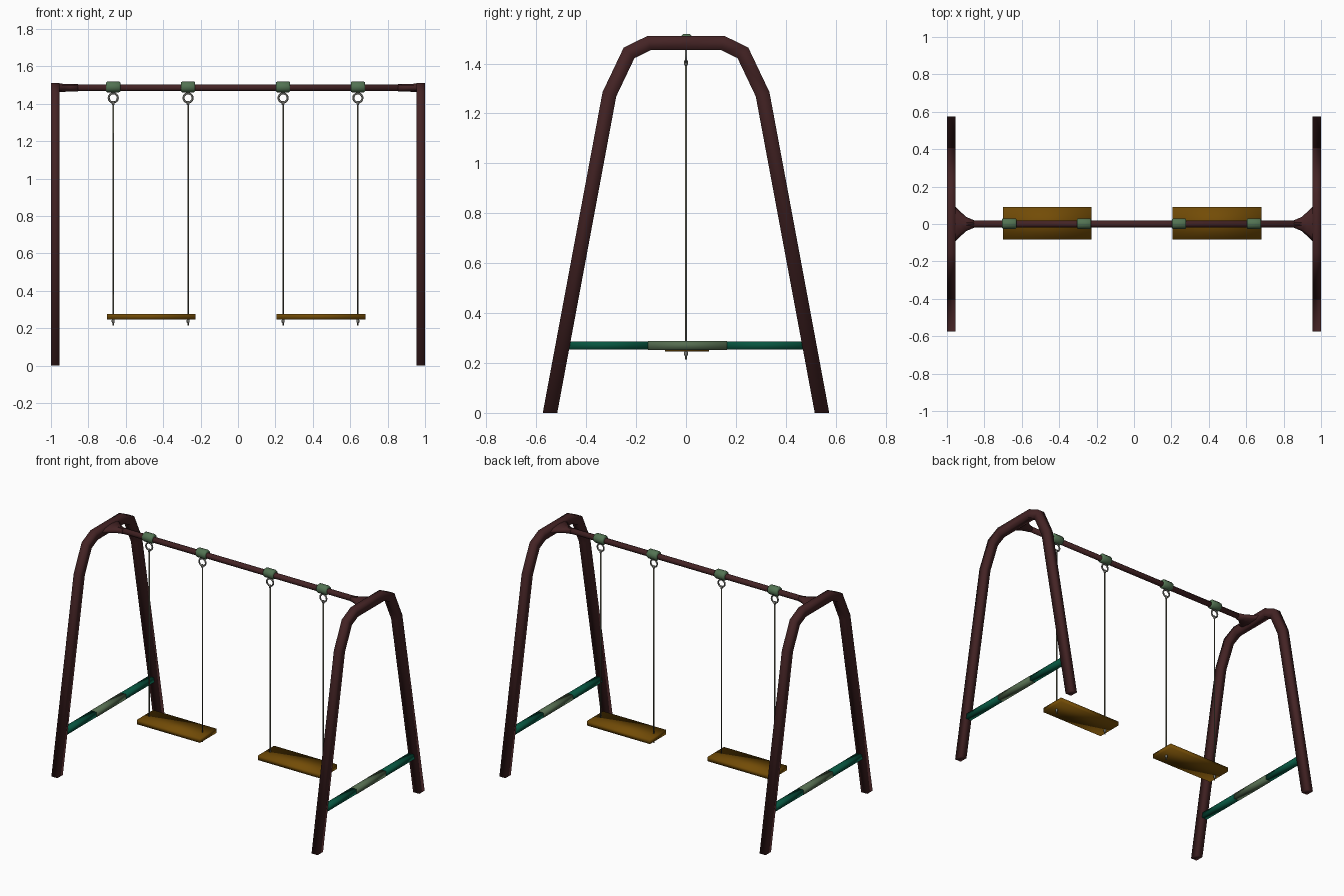
import bpy, bmesh, math
from mathutils import Vector

if "Cube" in bpy.data.objects:
    bpy.data.objects.remove(bpy.data.objects["Cube"])


def material(name, rgb):
    m = bpy.data.materials.new(name)
    m.use_nodes = True
    m.diffuse_color = (*rgb, 1)
    m.node_tree.nodes["Principled BSDF"].inputs["Base Color"].default_value = (*rgb, 1)
    return m


MAROON = material("maroon paint", (0.058, 0.017, 0.018))
GREEN = material("green sleeve", (0.085, 0.17, 0.085))
TEAL = material("teal rail", (0.002, 0.09, 0.05))
SAGE = material("sage grip", (0.09, 0.15, 0.08))
WOOD = material("golden wood", (0.17, 0.072, 0.002))
ROPE = material("rope", (0.16, 0.155, 0.11))
STEEL = material("grey steel", (0.19, 0.19, 0.17))


def finish(name, bm, mat):
    """Turn a bmesh into a fully smooth-shaded object."""
    bmesh.ops.recalc_face_normals(bm, faces=bm.faces)
    mesh = bpy.data.meshes.new(name)
    bm.to_mesh(mesh)
    bm.free()
    mesh.shade_smooth()
    mesh.materials.append(mat)
    ob = bpy.data.objects.new(name, mesh)
    bpy.context.collection.objects.link(ob)


def loft(name, rings, mat):
    """Skin a list of equal-sized point rings and cap both ends."""
    bm = bmesh.new()
    loops = [[bm.verts.new(p) for p in ring] for ring in rings]
    n = len(loops[0])
    for a, b in zip(loops, loops[1:]):
        for i in range(n):
            j = (i + 1) % n
            bm.faces.new((a[i], a[j], b[j], b[i]))
    bm.faces.new(loops[0])
    bm.faces.new(loops[-1])
    finish(name, bm, mat)


def ring(centre, u, v, sides, turn=0.0):
    angles = [math.tau * (i + turn) / sides for i in range(sides)]
    return [Vector(centre) + Vector(u) * math.cos(a) + Vector(v) * math.sin(a) for a in angles]


def rod(name, axis, centre, stations, sides, mat, turn=0.0):
    """Turned rod along an axis; stations are (position, radius)."""
    d = Vector([axis == c for c in "xyz"])
    u = Vector((0, 1, 0)) if axis == "x" else Vector((1, 0, 0))
    v = d.cross(u)
    loft(name, [ring(Vector(centre) + d * t, u * r, v * r, sides, turn)
                for t, r in stations], mat)


def box(name, centre, size, mat):
    bm = bmesh.new()
    bmesh.ops.create_cube(bm, size=1)
    bmesh.ops.scale(bm, vec=size, verts=bm.verts)
    bmesh.ops.translate(bm, vec=centre, verts=bm.verts)
    finish(name, bm, mat)


def arch(name, x):
    """Bent square tube with mitred corners and level feet."""
    half = [(0.545, 0), (0.307, 1.277), (0.228, 1.443), (0.148, 1.482)]
    path = [Vector((x, y, z)) for y, z in half]
    path += [Vector((x, -y, z)) for y, z in reversed(half)]
    across = Vector((1, 0, 0))
    diagonal = math.sqrt(2)
    rings = []
    for i, p in enumerate(path):
        legs = [(path[k + 1] - path[k]).normalized()
                for k in (i - 1, i) if 0 <= k < len(path) - 1]
        if len(legs) == 2:
            mitre = (legs[0] + legs[1]).normalized()
        else:
            mitre = Vector((0, 0, 1 if i == 0 else -1))
        side = mitre.cross(across) * 0.0285 / mitre.dot(legs[0])
        rings.append(ring(p, side * diagonal, across * 0.0228 * diagonal, 4, 0.5))
    loft(name, rings, MAROON)


BEAM_Z = 1.486

# end frames, bracing rails and flared beam sockets
for label, s in (("left", 1), ("right", -1)):
    x = s * 0.977
    arch(label + "_frame", x)
    for end, e in (("back", 1), ("front", -1)):
        box(f"{label}_{end}_rail", (x, e * 0.318, 0.27), (0.041, 0.334, 0.033), TEAL)
    box(label + "_rail_grip", (x, 0.006, 0.27), (0.042, 0.316, 0.035), SAGE)
    flare = [(0.975, 0.108, 0.024), (0.955, 0.093, 0.023), (0.925, 0.063, 0.021),
             (0.895, 0.037, 0.02), (0.855, 0.02, 0.02)]
    loft(label + "_beam_socket",
         [ring((s * fx, 0, BEAM_Z - 0.001), (0, w, 0), (0, 0, h), 8) for fx, w, h in flare], MAROON)

# top beam
rod("top_beam", "x", (0, 0, BEAM_Z), [(-0.97, 0.019), (0.97, 0.019)], 8, MAROON, 0.5)


def hanger(name, x):
    # chamfered sleeve around the beam
    rod(name + "_sleeve", "x", (x, 0.002, BEAM_Z + 0.004),
        [(-0.038, 0.026), (-0.032, 0.031), (0.032, 0.031), (0.038, 0.026)], 8, GREEN, 0.5)
    # steel ring
    bm = bmesh.new()
    n = 16
    loops = []
    for i in range(n):
        a = math.tau * i / n
        out = Vector((math.cos(a), 0, math.sin(a)))
        loops.append([bm.verts.new(p) for p in
                      ring(Vector((x, 0, 1.431)) + out * 0.0245, out * 0.0055, (0, 0.0055, 0), 6)])
    for i, a in enumerate(loops):
        b = loops[(i + 1) % n]
        for j in range(6):
            k = (j + 1) % 6
            bm.faces.new((a[j], a[k], b[k], b[j]))
    finish(name + "_ring", bm, STEEL)
    # rope with a knot at the top and under the seat
    rod(name + "_rope", "z", (x, 0, 0), [(0.213, 0.0042), (1.41, 0.0042)], 8, ROPE)
    for part, z in (("top_knot", 1.404), ("seat_knot", 0.238)):
        rod(name + "_" + part, "z", (x, 0, z),
            [(-0.011, 0.005), (-0.005, 0.008), (0.005, 0.008), (0.011, 0.005)], 8, STEEL)


# two swings
for label, cx in (("left", 0.441), ("right", -0.467)):
    for side, offset in (("left", 0.2), ("right", -0.2)):
        hanger(f"{label}_swing_{side}", cx + offset)
    box(label + "_seat", (cx + 0.003, 0.004, 0.262), (0.474, 0.175, 0.03), WOOD)
